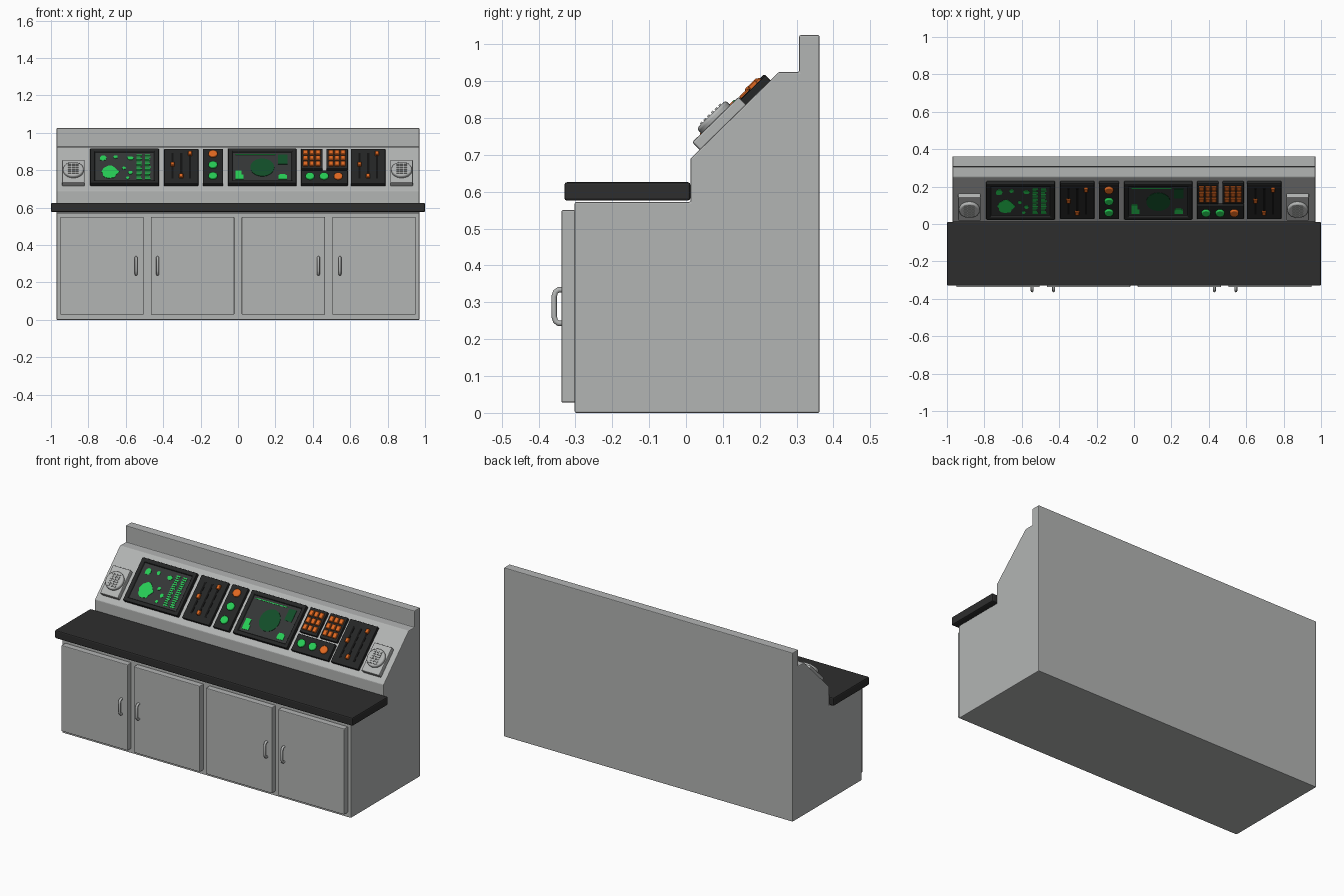
import bpy, bmesh, math, random
from mathutils import Matrix, Vector

if "Cube" in bpy.data.objects:
    bpy.data.objects.remove(bpy.data.objects["Cube"])

random.seed(4)


def mat(name, rgb):
    m = bpy.data.materials.new(name)
    m.diffuse_color = (*rgb, 1)
    m.use_nodes = True
    m.node_tree.nodes["Principled BSDF"].inputs["Base Color"].default_value = m.diffuse_color
    return m


GREY = mat("light grey metal", (0.45, 0.46, 0.455))
COUNTER = mat("counter black", (0.027, 0.027, 0.027))
PANEL = mat("panel black", (0.018, 0.019, 0.019))
GLASS = mat("screen glass", (0.035, 0.038, 0.038))
SLOT = mat("slot black", (0.006, 0.006, 0.006))
GREEN = mat("bright green", (0.02, 0.60, 0.09))
DIM = mat("dim green", (0.006, 0.075, 0.022))
ORANGE = mat("orange", (0.75, 0.14, 0.015))

# Slope frame: x across, s up the slope, h out of the slope
U = Vector((0, 0.24, 0.235)).normalized()
N = Vector((0, -U.z, U.y))
SLOPE = Matrix(((1, 0, 0, 0), (0, U.y, N.y, 0.01), (0, U.z, N.z, 0.69), (0, 0, 0, 1)))
WORLD = Matrix.Identity(4)


def finish(name, bm, mats, frame=WORLD, bevel=0.0, segs=2):
    bmesh.ops.recalc_face_normals(bm, faces=bm.faces)
    me = bpy.data.meshes.new(name)
    bm.to_mesh(me)
    bm.free()
    ob = bpy.data.objects.new(name, me)
    bpy.context.collection.objects.link(ob)
    ob.matrix_basis = frame
    for m in mats:
        me.materials.append(m)
    if bevel:
        b = ob.modifiers.new("bevel", 'BEVEL')
        b.width, b.segments, b.limit_method = bevel, segs, 'ANGLE'
        b.angle_limit = math.radians(35)
    return ob


def add_box(bm, x0, x1, y0, y1, z0, z1):
    t = Matrix.Translation(((x0 + x1) / 2, (y0 + y1) / 2, (z0 + z1) / 2))
    bmesh.ops.create_cube(bm, size=1, matrix=t @ Matrix.Diagonal((x1 - x0, y1 - y0, z1 - z0, 1)))


def box(name, dims, m, frame=WORLD, bevel=0.0, segs=2):
    bm = bmesh.new()
    add_box(bm, *dims)
    return finish(name, bm, [m], frame, bevel, segs)


def boxes(name, dim_list, m, frame=SLOPE, bevel=0.0):
    bm = bmesh.new()
    for d in dim_list:
        add_box(bm, *d)
    return finish(name, bm, [m], frame, bevel, 1)


def disc(name, x, s, r, h0, h1, m, n=32, bevel=0.0, sy=1.0, rough=0.0):
    bm = bmesh.new()
    ring = []
    for i in range(n):
        a, k = math.tau * i / n, r * (1 + random.uniform(-rough, rough))
        ring.append(bm.verts.new((x + k * math.cos(a), s + k * sy * math.sin(a), h0)))
    f = bm.faces.new(ring)
    top = bmesh.ops.extrude_face_region(bm, geom=[f])["geom"]
    bmesh.ops.translate(bm, vec=(0, 0, h1 - h0), verts=[v for v in top if isinstance(v, bmesh.types.BMVert)])
    ob = finish(name, bm, [m], SLOPE, bevel, 3)
    if not rough:
        bpy.context.view_layer.objects.active = ob
        ob.select_set(True)
        bpy.ops.object.shade_smooth_by_angle(angle=math.radians(40))
        ob.select_set(False)
    return ob


# Cabinet body from its side profile
prof = [(-0.302, 0), (-0.302, 0.572), (0.012, 0.572), (0.012, 0.69), (0.252, 0.925),
        (0.307, 0.925), (0.307, 1.025), (0.362, 1.025), (0.362, 0)]
bm = bmesh.new()
f = bm.faces.new([bm.verts.new((-0.97, y, z)) for y, z in prof])
g = bmesh.ops.extrude_face_region(bm, geom=[f])["geom"]
bmesh.ops.translate(bm, vec=(1.94, 0, 0), verts=[v for v in g if isinstance(v, bmesh.types.BMVert)])
finish("cabinet_body", bm, [GREY], bevel=0.004)

# Worktop
box("worktop", (-1, 1, -0.33, 0.012, 0.576, 0.626), COUNTER, bevel=0.007)

# Doors and handles
for i, (x0, hx) in enumerate([(-0.95, -0.545), (-0.465, -0.43), (0.02, 0.43), (0.505, 0.545)]):
    box(f"door_{i + 1}", (x0, x0 + 0.445, -0.338, -0.30, 0.028, 0.55), GREY, bevel=0.004)
    cu = bpy.data.curves.new("handle", 'CURVE')
    cu.dimensions, cu.bevel_depth, cu.bevel_resolution = '3D', 0.0075, 2
    pts = [(-0.33, 0.243), (-0.346, 0.243), (-0.354, 0.249), (-0.358, 0.262),
           (-0.358, 0.315), (-0.354, 0.328), (-0.346, 0.334), (-0.33, 0.334)]
    sp = cu.splines.new('POLY')
    sp.points.add(len(pts) - 1)
    for p, (y, z) in zip(sp.points, pts):
        p.co = (hx, y, z, 1)
    sp.use_smooth = True
    cu.materials.append(GREY)
    bpy.context.collection.objects.link(bpy.data.objects.new(f"door_handle_{i + 1}", cu))

# Speakers at both ends: plate, round housing, grille bars
for side, x in (("left", -0.88), ("right", 0.875)):
    box(f"speaker_plate_{side}", (x - 0.06, x + 0.06, 0.036, 0.212, -0.005, 0.027), GREY, SLOPE, 0.005)
    disc(f"speaker_housing_{side}", x, 0.125, 0.055, 0.02, 0.045, GREY, bevel=0.008)
    bars = []
    for r in range(6):
        s = 0.09 + r * 0.014
        for c in (-1, 0, 1):
            bars.append((x + c * 0.02 - 0.008, x + c * 0.02 + 0.008, s - 0.004, s + 0.004, 0.04, 0.049))
    boxes(f"speaker_grille_{side}", bars, GREY)

S0, S1 = 0.037, 0.305


# Monitors: frame with a recessed glass face
def monitor(name, x0, x1):
    bm = bmesh.new()
    add_box(bm, x0, x1, S0, S1, -0.005, 0.022)
    top = max(bm.faces, key=lambda f: f.calc_center_median().z)
    bmesh.ops.inset_region(bm, faces=[top], thickness=0.03)
    bmesh.ops.inset_region(bm, faces=[top], thickness=0.004, depth=-0.010)
    top.material_index = 1
    finish(name, bm, [PANEL, GLASS], SLOPE, 0.004)


monitor("left_monitor", -0.79, -0.423)
monitor("right_monitor", -0.053, 0.312)
H0, H1 = 0.010, 0.0145

# Left monitor picture: blobs and two columns of data rows
for i, (x, s, r, sy) in enumerate([(-0.685, 0.132, 0.046, 0.98), (-0.722, 0.235, 0.018, 1.1),
                                   (-0.655, 0.245, 0.012, 1), (-0.575, 0.236, 0.017, 0.8),
                                   (-0.61, 0.16, 0.010, 1), (-0.575, 0.125, 0.011, 1.1),
                                   (-0.59, 0.085, 0.009, 1)]):
    disc(f"screen_blob_{i + 1}", x, s, r, H0, H1, GREEN, n=18, sy=sy, rough=0.13)
rows = []
for k in range(15):
    s = 0.075 + k * 0.0128
    for x0, w in ((-0.542, 0.03), (-0.498, 0.034)):
        rows.append((x0, x0 + w * random.uniform(0.65, 1), s, s + 0.0075, H0, H1))
boxes("screen_data_rows", rows, GREEN)

# Right monitor picture
disc("screen_globe", 0.13, 0.165, 0.064, H0, H1, DIM, sy=1.05)
boxes("screen_bright_blocks", [(-0.014, 0.03, 0.076, 0.108, H0, H1), (-0.014, 0.02, 0.108, 0.142, H0, H1),
                               (0.217, 0.262, 0.076, 0.106, H0, H1), (0.222, 0.255, 0.106, 0.114, H0, H1),
                               (-0.014, 0.2, 0.262, 0.267, H0, H1)], GREEN)
boxes("screen_dim_block", [(0.215, 0.264, 0.19, 0.262, H0, H1)], DIM)

# Slider panels
for side, x0, x1 in (("left", -0.395, -0.212), ("right", 0.604, 0.788)):
    box(f"slider_panel_{side}", (x0, x1, S0, S1, -0.005, 0.018), PANEL, SLOPE, 0.004)
    xc = (x0 + x1) / 2
    xs = [xc - 0.047, xc, xc + 0.047]
    boxes(f"slider_slots_{side}", [(x - 0.006, x + 0.006, 0.075, 0.268, 0.01, 0.0195) for x in xs], SLOT)
    boxes(f"slider_knobs_{side}", [(x - 0.011, x + 0.011, s - 0.014, s + 0.014, 0.012, 0.03)
                                   for x, s in zip(xs, (0.18, 0.09, 0.262))], ORANGE, bevel=0.003)

# Vertical button panel
box("button_panel", (-0.187, -0.08, S0, S1, -0.005, 0.018), PANEL, SLOPE, 0.004)
for i, (s, m) in enumerate([(0.26, ORANGE), (0.176, GREEN), (0.092, GREEN)]):
    disc(f"round_button_{i + 1}", -0.134, s, 0.024, 0.01, 0.03, m, bevel=0.005)

# Keypads with nine keys each
for i, x0 in enumerate((0.337, 0.472)):
    box(f"keypad_{i + 1}", (x0, x0 + 0.115, 0.152, S1, -0.005, 0.018), PANEL, SLOPE, 0.004)
    boxes(f"keypad_keys_{i + 1}", [(x0 + 0.0575 + c * 0.033 - 0.0135, x0 + 0.0575 + c * 0.033 + 0.0135,
                                   0.229 + r * 0.043 - 0.017, 0.229 + r * 0.043 + 0.017, 0.01, 0.026)
                                  for r in (-1, 0, 1) for c in (-1, 0, 1)], ORANGE, bevel=0.003)

# Lower button panel
box("lower_button_panel", (0.337, 0.587, S0, 0.14, -0.005, 0.018), PANEL, SLOPE, 0.004)
for i, (x, m) in enumerate([(0.385, GREEN), (0.46, GREEN), (0.536, ORANGE)]):
    disc(f"lower_button_{i + 1}", x, 0.089, 0.024, 0.01, 0.03, m, bevel=0.005)
